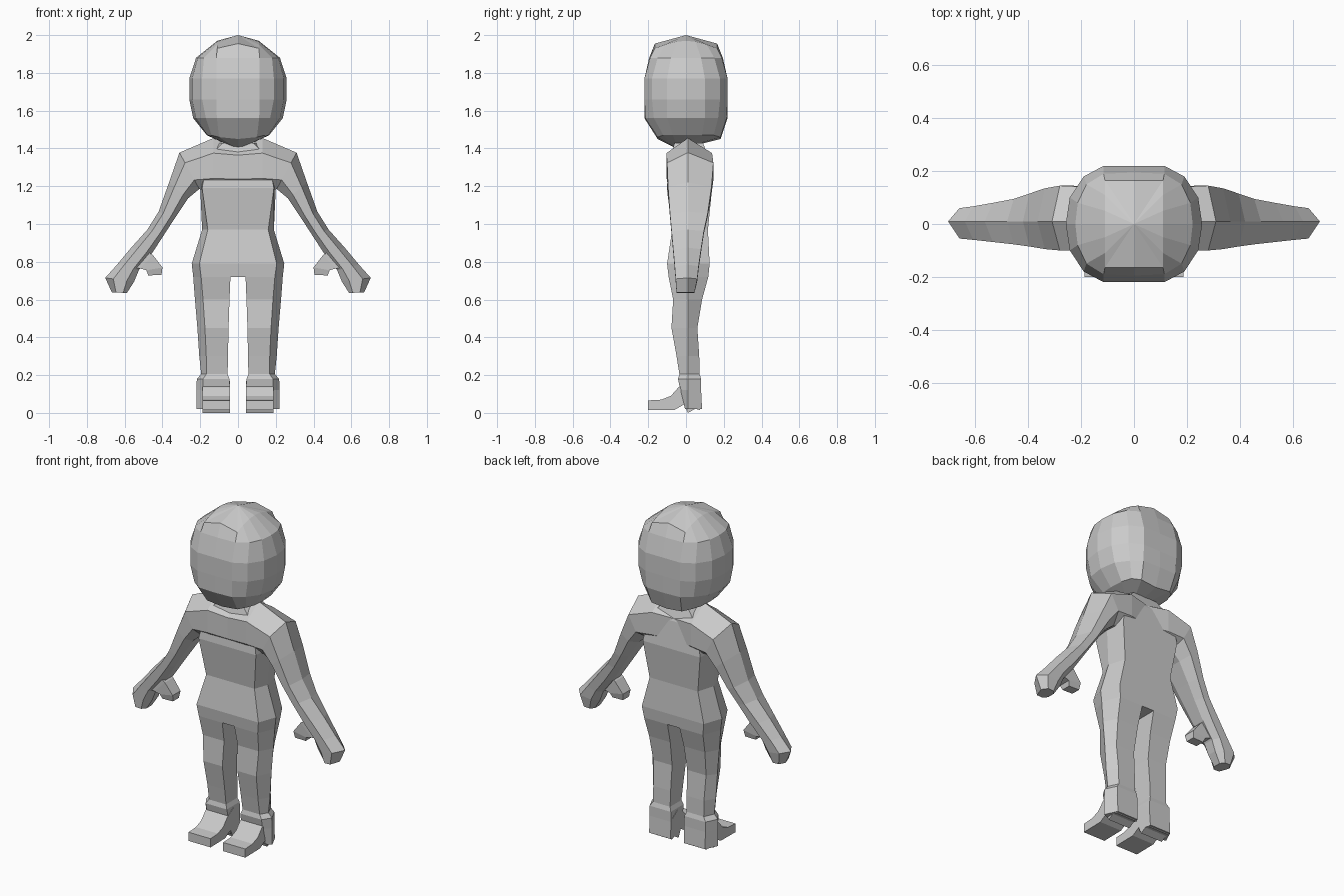
import bpy, bmesh

if "Cube" in bpy.data.objects:
    bpy.data.objects.remove(bpy.data.objects["Cube"])

grey = bpy.data.materials.new("light_grey")
grey.diffuse_color = (0.6, 0.6, 0.6, 1)
grey.use_nodes = True
grey.node_tree.nodes["Principled BSDF"].inputs["Base Color"].default_value = grey.diffuse_color


def loft(name, rings, start=True, end=True, mirror=False):
    """Skin a list of equal-length point rings; a one-point cap is a tuple."""
    bm = bmesh.new()
    rows = [[bm.verts.new(p) for p in r] for r in rings]
    n = len(rows[0])
    for a, b in zip(rows, rows[1:]):
        for i in range(n):
            j = (i + 1) % n
            bm.faces.new((a[i], a[j], b[j], b[i]))
    for cap, row in ((start, rows[0]), (end, rows[-1])):
        if isinstance(cap, tuple):
            tip = bm.verts.new(cap)
            for i in range(n):
                bm.faces.new((row[i], row[(i + 1) % n], tip))
        elif cap:
            bm.faces.new(row)
    bmesh.ops.recalc_face_normals(bm, faces=bm.faces)
    mesh = bpy.data.meshes.new(name)
    bm.to_mesh(mesh)
    bm.free()
    mesh.materials.append(grey)
    ob = bpy.data.objects.new(name, mesh)
    bpy.context.collection.objects.link(ob)
    if mirror:
        ob.modifiers.new("mirror", 'MIRROR').use_axis[0] = True
    return ob


# Head: quarter outlines from the front centre to the side, per level
def head_ring(q, back=1.0):
    front = [(x, -y, z) for x, y, z in q]
    rear = [(x, y * back, z) for x, y, z in q]
    right = front + rear[-2::-1]
    return right + [(-x, y, z) for x, y, z in right[-2:0:-1]]


def level(pts, z):
    return [(x, y, z) for x, y in pts]


wide = [(0, .22), (.115, .22), (.19, .18), (.243, .1), (.258, 0)]
loft("head", [
    head_ring([(0, .165, 1.955), (.11, .165, 1.93), (.11, .11, 1.95),
               (.11, .05, 1.965), (.11, 0, 1.97)]),
    head_ring(level([(0, .195), (.115, .19), (.18, .15), (.213, .08), (.222, 0)], 1.88)),
    head_ring(level(wide, 1.77)),
    head_ring(level(wide, 1.66)),
    head_ring(level([(0, .22), (.112, .215), (.17, .17), (.222, .1), (.237, 0)], 1.56)),
    head_ring([(0, .15, 1.45), (.1, .15, 1.46), (.14, .12, 1.47),
               (.16, .07, 1.47), (.165, 0, 1.47)], 1.22),
], start=(0, 0, 2.0), end=(0, -.04, 1.395))


# Torso: z, front corner x, side ridge x, front y, back y
def torso_ring(z, xf, xo, yf, yb):
    return [(-xf, yf, z), (0, yf, z), (xf, yf, z), (xo, .01, z),
            (xf, yb, z), (0, yb, z), (-xf, yb, z), (-xo, .01, z)]


loft("torso", [torso_ring(*r) for r in (
    (1.43, .08, .11, -.06, .09),
    (1.35, .16, .18, -.085, .12),
    (1.19, .19, .2, -.102, .138),
    (.97, .16, .19, -.073, .116),
    (.79, .205, .245, -.1, .125),
    (.72, .195, .237, -.092, .118))])


# Arms and shoulder yoke: outer x/z, inner x/z, front y, back y
def arm_ring(xt, zt, xb, zb, yf, yb):
    def at(t, y):
        return (xt + (xb - xt) * t, y, zt + (zb - zt) * t)
    return [at(0, .01), at(.28, yf), at(.75, yf), at(1, yf * .5),
            at(1, yb * .5), at(.75, yb), at(.28, yb)]


loft("arm", [arm_ring(*r) for r in (
    (0, 1.44, 0, 1.17, -.1, .115),
    (.13, 1.455, .13, 1.17, -.104, .138),
    (.31, 1.378, .205, 1.185, -.1, .145),
    (.365, 1.22, .265, 1.135, -.095, .135),
    (.42, 1.066, .335, 1.03, -.085, .115),
    (.48, .97, .39, .945, -.077, .095),
    (.565, .875, .455, .845, -.068, .08),
    (.64, .785, .525, .755, -.06, .067),
    (.703, .715, .55, .695, -.055, .06),
    (.668, .638, .588, .635, -.05, .045))], start=False, mirror=True)


# Thumbs: upper x/z, lower x/z, half width
def thumb_ring(xa, za, xb, zb, w):
    return [(xa, -w - .01, za), (xb, -w - .01, zb), (xb, w - .01, zb), (xa, w - .01, za)]


loft("thumb", [thumb_ring(*r) for r in (
    (.49, .86, .56, .77, .04),
    (.45, .835, .52, .765, .04),
    (.40, .77, .485, .755, .037),
    (.405, .73, .475, .728, .028))], mirror=True)


# Legs: z, inner x, front corner x, outer ridge x, front y, back y
def leg_ring(z, xi, xf, xo, yf, yb):
    return [(xi, yf, z), (xf, yf, z), (xo, .01, z), (xf, yb, z), (xi, yb, z)]


loft("leg", [leg_ring(*r) for r in (
    (.72, .04, .195, .237, -.092, .118),
    (.6, .045, .185, .228, -.068, .085),
    (.45, .05, .175, .215, -.077, .06),
    (.3, .053, .168, .205, -.05, .07),
    (.205, .055, .168, .195, -.035, .072),
    (.18, .045, .185, .218, -.042, .08),
    (.12, .042, .185, .22, -.03, .08),
    (.02, .045, .185, .22, -.005, .085))], mirror=True)

# Feet: side profile swept across the width
foot = [(.02, .17), (-.04, .135), (-.08, .09), (-.13, .07), (-.2, .066), (-.2, .014),
        (-.06, .016), (-.01, .045), (.01, 0), (.05, .022), (.075, .014), (.075, .13)]
loft("foot", [[(x, y, z) for y, z in foot] for x in (.042, .188)], mirror=True)
